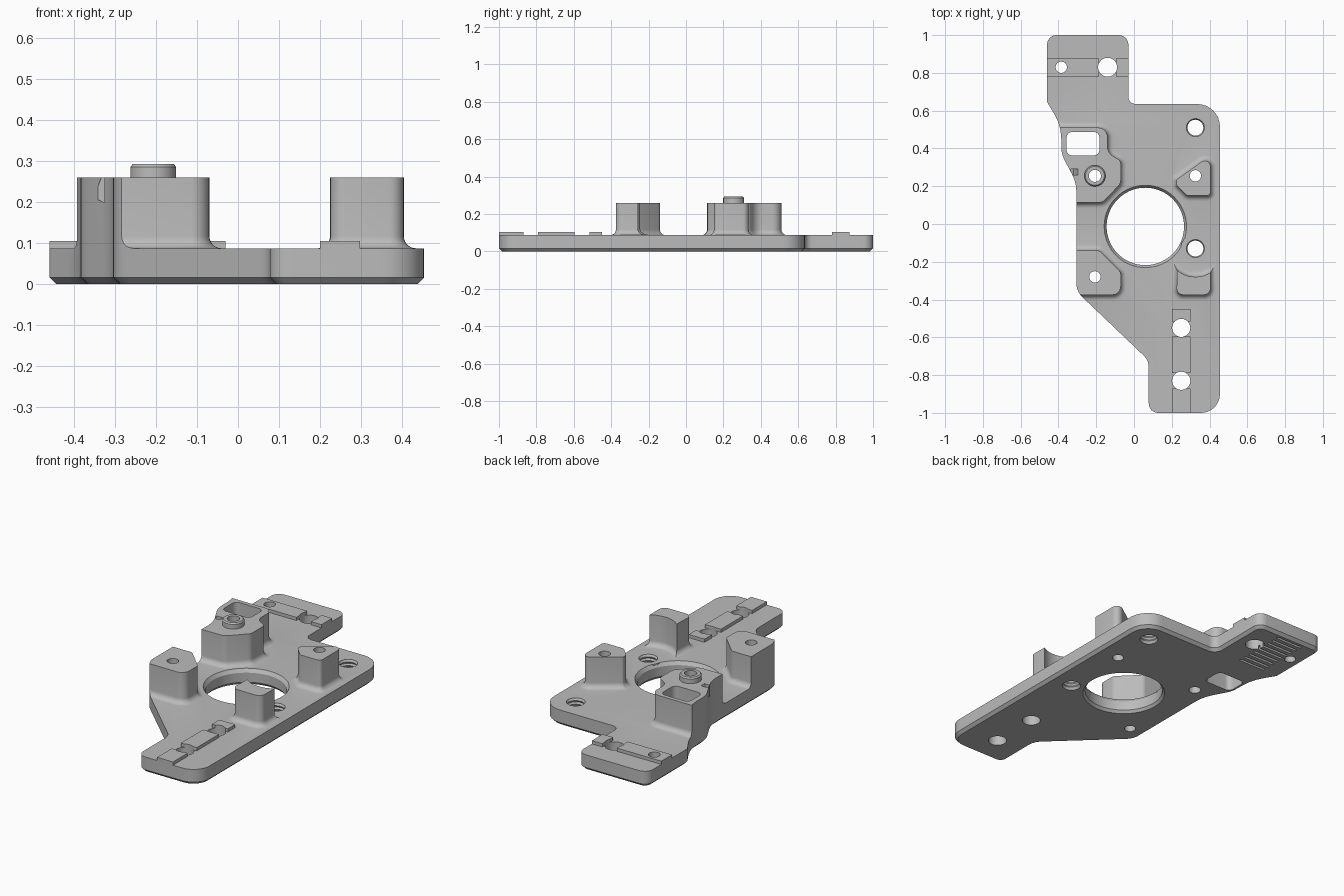
import bpy, bmesh, math
from mathutils import Vector

cube = bpy.data.objects.get("Cube")
if cube:
    bpy.data.objects.remove(cube, do_unlink=True)

grey = bpy.data.materials.new("plain grey")
grey.use_nodes = True
GREY = (0.5, 0.5, 0.5, 1)
grey.diffuse_color = GREY
grey.node_tree.nodes["Principled BSDF"].inputs["Base Color"].default_value = GREY


def rounded(corners):
    """Outline from counter-clockwise (x, y, radius) corners."""
    pts = []
    for i, (x, y, r) in enumerate(corners):
        p = Vector((x, y))
        if r == 0:
            pts.append(p)
            continue
        a = (Vector(corners[i - 1][:2]) - p).normalized()
        b = (Vector(corners[(i + 1) % len(corners)][:2]) - p).normalized()
        half = a.angle(b) / 2
        centre = p + (a + b).normalized() * r / math.sin(half)
        start = p + a * r / math.tan(half) - centre
        end = p + b * r / math.tan(half) - centre
        a0 = math.atan2(start.y, start.x)
        turn = math.atan2(start.x * end.y - start.y * end.x, start.dot(end))
        steps = max(3, math.ceil(abs(turn) / 0.2))
        for k in range(steps + 1):
            t = a0 + turn * k / steps
            pts.append(centre + r * Vector((math.cos(t), math.sin(t))))
    return pts


def circle(x, y, r, n=40):
    return [Vector((x + r * math.cos(math.tau * k / n), y + r * math.sin(math.tau * k / n)))
            for k in range(n)]


def rect(x0, x1, y0, y1):
    return [Vector(p) for p in ((x0, y0), (x1, y0), (x1, y1), (x0, y1))]


def grow(pts, d):
    """Offset an outline outwards by d."""
    out = []
    for i, p in enumerate(pts):
        e1 = (p - pts[i - 1]).normalized()
        e2 = (pts[(i + 1) % len(pts)] - p).normalized()
        n1, n2 = Vector((e1.y, -e1.x)), Vector((e2.y, -e2.x))
        out.append(p + (n1 + n2) * d / (1 + n1.dot(n2)))
    return out


def loft(name, pts, levels):
    """Solid through the outline at each (z, offset) level."""
    bm = bmesh.new()
    rings = [[bm.verts.new((p.x, p.y, z)) for p in grow(pts, d)] for z, d in levels]
    n = len(pts)
    for low, high in zip(rings, rings[1:]):
        for i in range(n):
            j = (i + 1) % n
            bm.faces.new((low[i], low[j], high[j], high[i]))
    bm.faces.new(rings[0][::-1])
    bm.faces.new(rings[-1])
    mesh = bpy.data.meshes.new(name)
    bm.to_mesh(mesh)
    bm.free()
    mesh.materials.append(grey)
    obj = bpy.data.objects.new(name, mesh)
    bpy.context.collection.objects.link(obj)
    return obj


def combine(target, tool, operation):
    mod = target.modifiers.new(tool.name, 'BOOLEAN')
    mod.operation, mod.solver, mod.object = operation, 'EXACT', tool
    bpy.context.view_layer.objects.active = target
    bpy.ops.object.modifier_apply(modifier=mod.name)
    bpy.data.objects.remove(tool, do_unlink=True)


PLATE, TOWER = 0.087, 0.26
THROUGH = [(-0.1, 0), (0.5, 0)]

# Slab with the large chamfered bore
body = loft("mounting_plate", rect(-0.6, 0.6, -1.2, 1.2), [(-0.1, 0), (PLATE, 0)])
bore = loft("bore", circle(0.06, -0.013, 0.205, 72),
            [(-0.11, 0.012), (0, 0.012), (0.015, 0), (0.068, 0), (PLATE, 0.013), (0.2, 0.013)])
combine(body, bore, 'DIFFERENCE')

# Screw boss that reaches into the bore
combine(body, loft("bore_boss", circle(0.325, -0.13, 0.078), [(0, -0.01), (0.01, 0), (PLATE, 0)]), 'UNION')

# Towers with filleted feet
arc = [(0.325 + 0.15 * math.cos(math.radians(a)), -0.13 + 0.15 * math.sin(math.radians(a)), 0)
       for a in range(-58, -133, -8)]
towers = {
    "rear_right_tower": [(-0.5, 0.51, 0), (-0.5, 0.11, 0), (-0.165, 0.115, 0.04), (-0.07, 0.215, 0.04),
                         (-0.07, 0.335, 0.03), (-0.14, 0.375, 0.06), (-0.14, 0.51, 0.05)],
    "rear_left_tower": [(0.225, 0.205, 0.02), (0.28, 0.15, 0.03), (0.405, 0.15, 0.02),
                        (0.405, 0.335, 0.03), (0.365, 0.335, 0.03), (0.225, 0.235, 0.01)],
    "front_right_tower": [(-0.4, -0.14, 0), (-0.4, -0.375, 0), (-0.07, -0.375, 0.045),
                          (-0.07, -0.255, 0.03), (-0.185, -0.14, 0.03)],
    "front_left_tower": [(0.225, -0.375, 0.035), (0.405, -0.375, 0.035)] + arc,
}
FOOT = 0.03
fillet = [(PLATE + FOOT * (1 - math.cos(t)), FOOT * (1 - math.sin(t)))
          for t in (math.pi / 2 * k / 6 for k in range(7))]
for name, corners in towers.items():
    flare = [(z, d) for z, d in fillet]
    levels = [(0.04, FOOT)] + [(PLATE + FOOT - (z - PLATE), FOOT - d) for z, d in reversed(flare)]
    levels = [(0.04, FOOT)] + [(PLATE + FOOT * (1 - math.cos(t)), FOOT * (1 - math.sin(t)))
                               for t in (math.pi / 2 * k / 6 for k in range(7))] + [(TOWER, 0)]
    combine(body, loft(name, rounded(corners), levels), 'UNION')

# Collar on the rear right tower
combine(body, loft("collar", circle(-0.207, 0.255, 0.056),
                   [(0.2, 0), (0.286, 0), (0.293, -0.006)]), 'UNION')

# Raised locating strips, broken around the screw holes
strips = [(-0.6, -0.185, 0.78, 0.875), (-0.095, 0.0, 0.78, 0.875)]
strips += [(0.2, 0.298, y0, y1) for y0, y1 in ((-1.1, -0.87), (-0.79, -0.595), (-0.515, -0.45))]
for strip in strips:
    combine(body, loft("strip", rect(*strip), [(0.05, 0), (0.105, 0)]), 'UNION')

# Trim everything to the plate outline, with a chamfered underside
outline = rounded([
    (-0.46, 1, 0.05), (-0.46, 0.645, 0.03), (-0.385, 0.52, 0.25), (-0.385, 0.37, 0.15),
    (-0.305, 0.22, 0.2), (-0.305, -0.357, 0.1), (0.078, -0.722, 0.08), (0.078, -1, 0.05),
    (0.455, -1, 0.1), (0.455, 0.635, 0.12), (-0.03, 0.635, 0.04), (-0.03, 1, 0.05)])
combine(body, loft("outline", outline, [(0, -0.016), (0.016, 0), (0.5, 0)]), 'INTERSECT')

# Plain holes
for x, y, r in [(-0.385, 0.83, 0.03), (-0.14, 0.83, 0.05), (0.25, -0.55, 0.048), (0.25, -0.83, 0.048),
                (-0.207, 0.255, 0.032), (0.325, 0.255, 0.03), (-0.207, -0.28, 0.03)]:
    combine(body, loft("hole", circle(x, y, r), THROUGH), 'DIFFERENCE')

# Ridged screw holes
ridges = [(-0.1, 0)] + [(0.005 + 0.01 * k, -0.006 * (k % 2)) for k in range(9)] + [(0.4, 0)]
for x, y in [(0.325, 0.51), (0.325, -0.13)]:
    combine(body, loft("screw_hole", circle(x, y, 0.048), ridges), 'DIFFERENCE')

# Rounded window through the rear right tower
window = rounded([(-0.357, 0.363, 0.03), (-0.183, 0.363, 0.03), (-0.183, 0.487, 0.03), (-0.357, 0.487, 0.03)])
combine(body, loft("window", window, THROUGH), 'DIFFERENCE')

# Small slanted notch in the tower side
notch = loft("notch", rect(-0.02, 0.015, -0.015, 0.015), [(-0.04, 0), (0.06, 0)])
notch.location = (-0.32, 0.275, 0.24)
notch.rotation_euler.y = math.radians(22)
bpy.context.view_layer.update()
combine(body, notch, 'DIFFERENCE')

# Row of grooves on the underside
for k in range(9):
    y = 0.65 + 0.038 * k
    combine(body, loft("groove", rect(-0.35, -0.185, y, y + 0.014), [(-0.05, 0), (0.02, 0)]), 'DIFFERENCE')

# Smooth curved walls, keep edges sharp
bpy.ops.object.select_all(action='DESELECT')
body.select_set(True)
bpy.context.view_layer.objects.active = body
bpy.ops.object.shade_smooth_by_angle(angle=math.radians(30))
